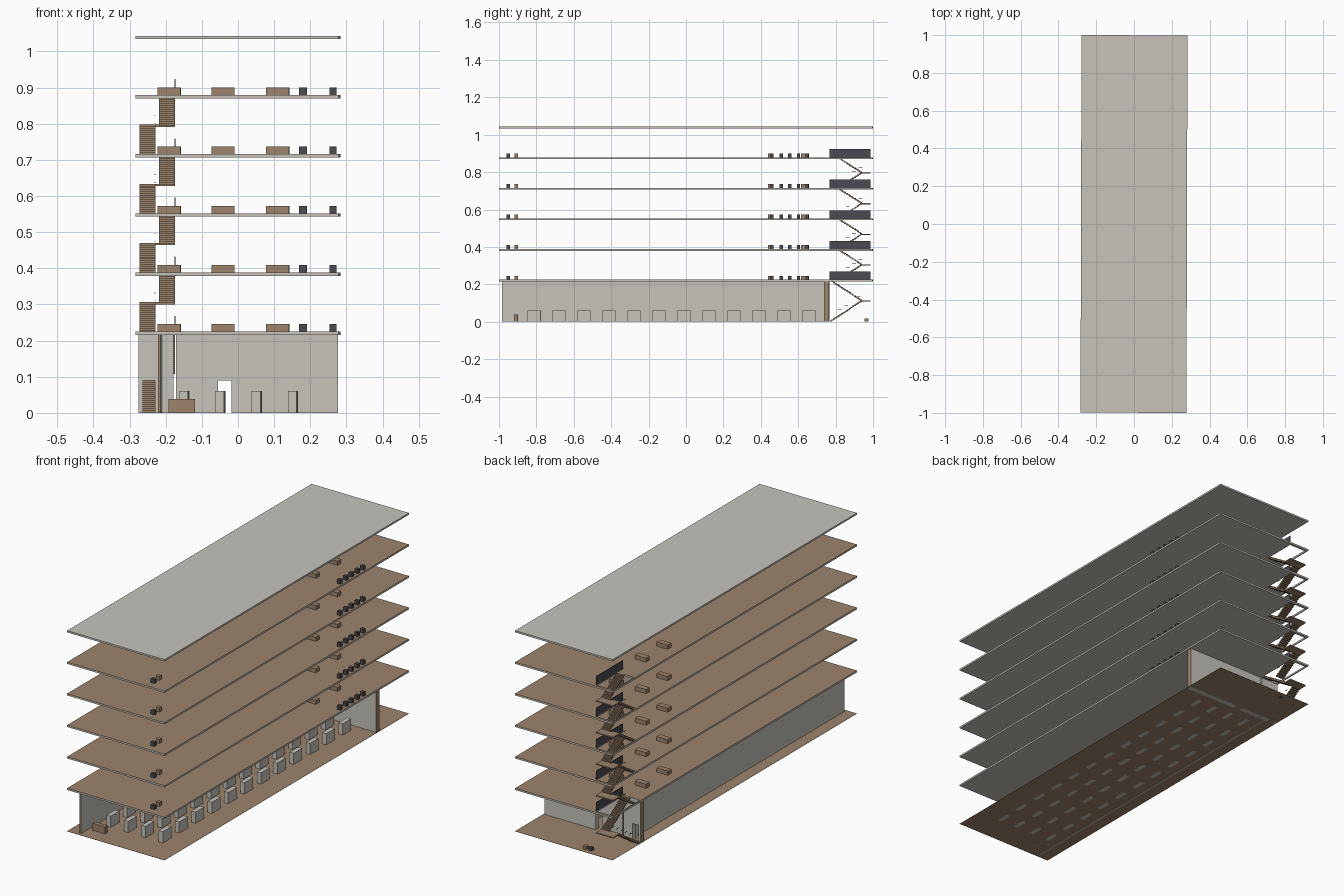
import bpy, bmesh
from mathutils import Vector

if "Cube" in bpy.data.objects:
    bpy.data.objects.remove(bpy.data.objects["Cube"], do_unlink=True)

TURN = -0.0028          # whole building sits very slightly rotated
SLAB = 0.009
STOREY = 0.1637
FIRST = 0.2245          # top of the first upper floor


def material(name, rgb):
    m = bpy.data.materials.new(name)
    m.use_nodes = True
    m.diffuse_color = (*rgb, 1)
    m.node_tree.nodes["Principled BSDF"].inputs["Base Color"].default_value = (*rgb, 1)
    return m


grey = material("concrete grey", (0.57, 0.55, 0.50))
brown = material("wood brown", (0.34, 0.23, 0.15))
dark = material("dark grey", (0.07, 0.07, 0.08))


def finish(name, bm, mats, rule=None):
    bmesh.ops.recalc_face_normals(bm, faces=bm.faces)
    if rule:
        for f in bm.faces:
            f.material_index = 1 if rule(f) else 0
    mesh = bpy.data.meshes.new(name)
    bm.to_mesh(mesh)
    bm.free()
    for m in mats:
        mesh.materials.append(m)
    ob = bpy.data.objects.new(name, mesh)
    ob.rotation_euler.z = TURN
    bpy.context.collection.objects.link(ob)
    return ob


def boxes(name, spans, mats, rule=None):
    """Several boxes in one object, each given as (x0, x1, y0, y1, z0, z1)."""
    bm = bmesh.new()
    for x0, x1, y0, y1, z0, z1 in spans:
        new = bmesh.ops.create_cube(bm, size=1)["verts"]
        bmesh.ops.scale(bm, vec=(x1 - x0, y1 - y0, z1 - z0), verts=new)
        bmesh.ops.translate(bm, vec=((x0 + x1) / 2, (y0 + y1) / 2, (z0 + z1) / 2), verts=new)
    return finish(name, bm, mats, rule)


def panel(name, us, vs, skip, place, push, mats, rule=None):
    """Sheet of cells over us and vs, without the skipped cells, pushed to a thickness."""
    bm = bmesh.new()
    grid = [[bm.verts.new(place(u, v)) for v in vs] for u in us]
    faces = []
    for i in range(len(us) - 1):
        for j in range(len(vs) - 1):
            if (i, j) not in skip:
                faces.append(bm.faces.new((grid[i][j], grid[i + 1][j],
                                           grid[i + 1][j + 1], grid[i][j + 1])))
    out = bmesh.ops.extrude_face_region(bm, geom=faces, use_keep_orig=True)["geom"]
    moved = [g for g in out if isinstance(g, bmesh.types.BMVert)]
    bmesh.ops.translate(bm, vec=Vector(push), verts=moved)
    loose = [v for v in bm.verts if not v.link_faces]
    bmesh.ops.delete(bm, geom=loose, context='VERTS')
    return finish(name, bm, mats, rule)


def is_top(f):
    return f.normal.z > 0.5


W, L = 0.2805, 0.9992

# Ground floor sheet
boxes("ground_floor", [(-W, W, -L, L, 0.0005, 0.0015)], [brown])

# Upper floors with a stairwell opening, and the plain roof
tops = [FIRST + STOREY * k for k in range(6)]
for k, top in enumerate(tops[:5]):
    edge = 0.768 if k == 0 else 0.815
    panel(f"floor_slab_{k + 1}", [-W, -0.275, -0.175, W], [-L, edge, 0.986, L], {(1, 1)},
          lambda u, v, t=top: (u, v, t), (0, 0, -SLAB), [grey, brown], is_top)
boxes("roof_slab", [(-W, W, -L, L, tops[5] - SLAB, tops[5])], [grey])

# Ground storey walls with brown end faces
ceiling = FIRST - SLAB
boxes("long_wall", [(-0.219, -0.211, -0.985, 0.738, 0, ceiling)], [grey, brown],
      lambda f: abs(f.normal.y) > 0.5)
panel("back_wall", [-0.277, -0.265, -0.231, -0.18, -0.173, -0.058, -0.02, 0.275],
      [0, 0.09, ceiling], {(1, 0), (3, 0), (3, 1), (5, 0)},
      lambda u, v: (u, 0.738, v), (0, 0.028, 0), [grey, brown],
      lambda f: abs(f.normal.x) > 0.5 and abs(f.calc_center_median().x) > 0.27)

# Rows of shelving blocks in the ground storey
shelves = []
for col in range(4):
    for row in range(12):
        x, y = -0.148 + 0.1 * col, -0.812 + 0.1336 * row
        shelves.append((x - 0.012, x + 0.012, y - 0.035, y + 0.035, 0, 0.06))
boxes("shelving_blocks", shelves, [grey])

# Reception desk, and the seat and table outside the back
boxes("reception_desk", [(-0.189, -0.116, -0.921, -0.9, 0, 0.038)], [brown])
boxes("outside_seat", [(-0.142, -0.125, 0.955, 0.975, 0, 0.018)], [dark])
boxes("outside_table", [(-0.112, -0.095, 0.955, 0.975, 0, 0.018)], [brown])

# Furniture repeated on every upper floor
for k, z in enumerate(tops[:5], 1):
    tables = [(x - 0.032, x + 0.032, y - 0.015, y + 0.015, z, z + 0.021)
              for x in (-0.192, -0.043, 0.108) for y in (0.453, 0.63)]
    tables.append((0.172, 0.193, -0.916, -0.897, z, z + 0.021))
    boxes(f"tables_{k}", tables, [brown])
    chairs = [(0.252, 0.271, y - 0.009, y + 0.009, z, z + 0.021)
              for y in (0.46, 0.51, 0.555, 0.602, 0.648)]
    chairs.append((0.172, 0.193, -0.958, -0.94, z, z + 0.021))
    boxes(f"chairs_{k}", chairs, [dark])
    # Solid guard beside the stairwell
    boxes(f"stair_guard_{k}", [(-0.178, -0.1755, 0.767, 0.986, z - 0.002, z + 0.044)], [dark])


# Stairs: two flights and a half landing in each storey
TURN_Y = 0.94
RISE, RUN = 0.0055, 0.0085


def flight(x0, x1, z0, z1, away):
    """Treads climbing from z0 to z1, away from or back towards the floor."""
    n = round((z1 - z0) / RISE)
    rise = (z1 - z0) / n
    out = []
    for i in range(n):
        y = TURN_Y - RUN * (n - i) if away else TURN_Y - RUN * (i + 1)
        z = z0 + rise * (i + 1)
        out.append((x0, x1, y - 0.001, y + RUN + 0.001, z - rise - 0.002, z))
    return out


levels = [0.002] + tops[:5]
for k in range(5):
    low, high = levels[k], levels[k + 1]
    mid = (low + high) / 2
    up = flight(-0.275, -0.231, low, mid, True)
    back = flight(-0.221, -0.177, mid, high, False)
    landing = (-0.275, -0.177, TURN_Y, 0.986, mid - 0.006, mid)
    boxes(f"stairs_{k + 1}", up + back + [landing], [brown])
    # Short handrail pieces stepping along the inner edge
    rails = []
    for t in up[1::4]:
        y, z = t[2], t[5] + 0.03
        rails.append((-0.233, -0.231, y, y + 0.02, z, z + 0.002))
    boxes(f"handrail_{k + 1}", rails, [dark])
